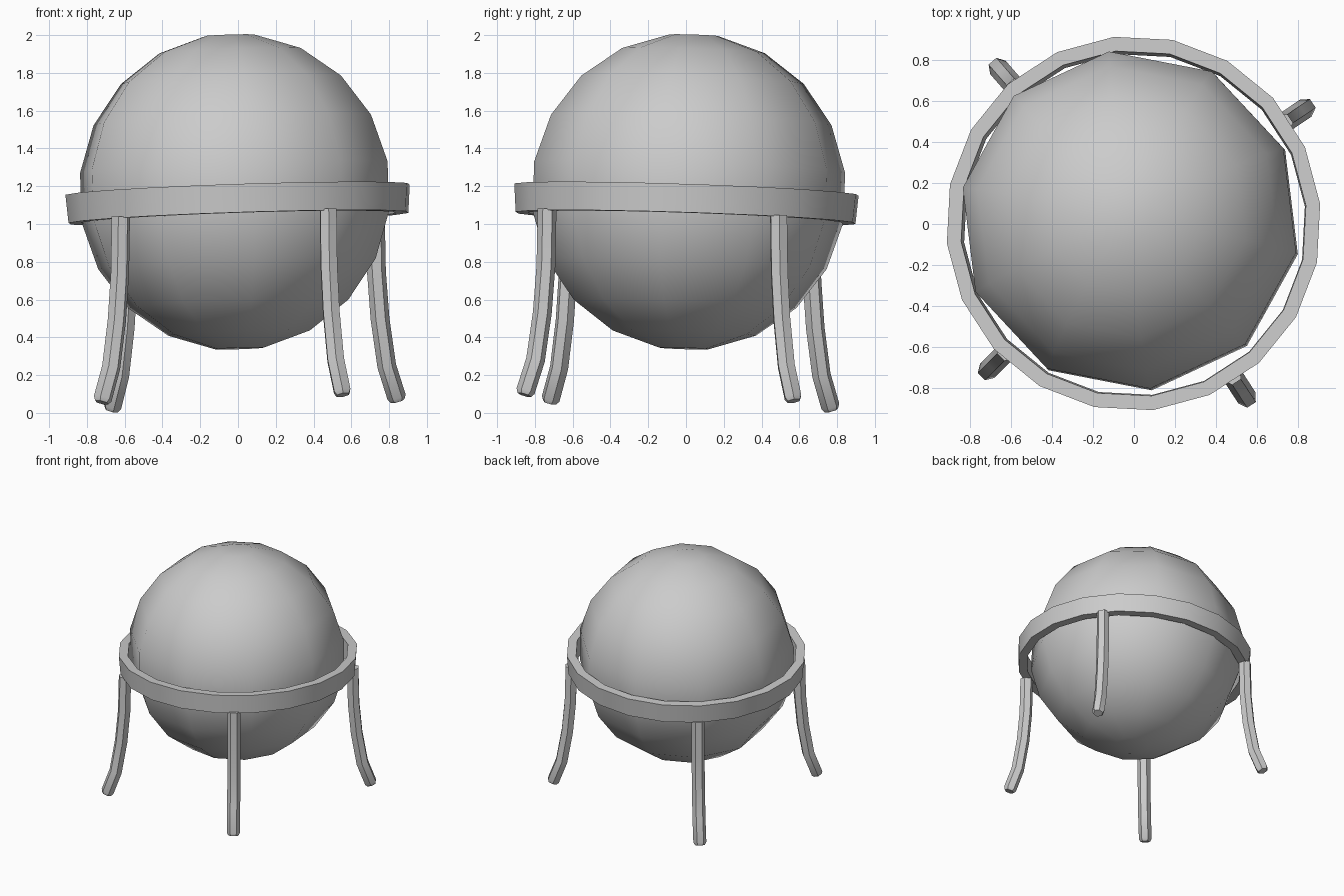
import bpy
import bmesh
from math import sin, cos, pi, radians
from mathutils import Vector

if "Cube" in bpy.data.objects:
    bpy.data.objects.remove(bpy.data.objects["Cube"])

# Whole stand leans slightly: direction of the tilted vertical axis
SLOPE = 0.033
TILT = Vector((0, 0, 1)).rotation_difference(Vector((-SLOPE, SLOPE, 1)))


def make_object(name, bm, angle):
    bmesh.ops.recalc_face_normals(bm, faces=bm.faces[:])
    mesh = bpy.data.meshes.new(name)
    bm.to_mesh(mesh)
    bm.free()
    obj = bpy.data.objects.new(name, mesh)
    bpy.context.collection.objects.link(obj)
    bpy.ops.object.select_all(action='DESELECT')
    obj.select_set(True)
    bpy.context.view_layer.objects.active = obj
    bpy.ops.object.shade_smooth_by_angle(angle=radians(angle))
    return obj


def bridge(bm, loops, closed=False):
    """Join successive vertex loops; cap the ends unless closed."""
    n = len(loops[0])
    pairs = list(zip(loops, loops[1:]))
    if closed:
        pairs.append((loops[-1], loops[0]))
    else:
        bm.faces.new(loops[0])
        bm.faces.new(loops[-1])
    for a, b in pairs:
        for i in range(n):
            j = (i + 1) % n
            bm.faces.new((a[i], a[j], b[j], b[i]))


def lathe(name, profile, sides, start, center, angle, closed=False):
    bm = bmesh.new()
    loops = []
    for r, z in profile:
        loops.append([bm.verts.new(TILT @ Vector((
            r * cos(radians(start) + 2 * pi * i / sides),
            r * sin(radians(start) + 2 * pi * i / sides), z)) + Vector(center))
            for i in range(sides)])
    bridge(bm, loops, closed)
    return make_object(name, bm, angle)


# Ball: ten-sided with flat end caps
R = 0.84
ball_profile = [(R * cos(radians(a)), R * sin(radians(a))) for a in range(-81, 82, 18)]
lathe("ball", ball_profile, 10, -11, (-0.018, 0.015, 1.17), 60)

# Band around the ball, slightly wider at the top
lathe("support_ring", [(0.905, -0.075), (0.917, 0.075), (0.847, 0.075), (0.837, -0.075)],
      20, 6, (0, 0, 1.107), 30, closed=True)

# Curved hexagonal legs: (radius, drop below the ring, section scale)
LEG_PATH = [(0.877, 0.0, 1), (0.884, 0.3, 1), (0.907, 0.55, 1), (0.95, 0.8, 1),
            (1.013, 0.965, 1), (1.02, 0.985, 0.75)]


def leg(name, direction):
    d = radians(direction)
    out, side = Vector((cos(d), sin(d), 0)), Vector((-sin(d), cos(d), 0))
    top = 1.04 + SLOPE * 0.88 * (out.x - out.y)
    pts = [out * r + Vector((0, 0, top - h)) for r, h, s in LEG_PATH]
    bm = bmesh.new()
    loops = []
    for i, p in enumerate(pts):
        t = (pts[min(i + 1, len(pts) - 1)] - pts[max(i - 1, 0)]).normalized()
        u = side.cross(t).normalized()
        s = 0.05 * LEG_PATH[i][2]
        loops.append([bm.verts.new(p + s * (u * cos(pi / 6 + k * pi / 3) +
                                            side * sin(pi / 6 + k * pi / 3)))
                      for k in range(6)])
    bridge(bm, loops)
    make_object(name, bm, 35)


for name, direction in (("back_right_leg", 34), ("back_left_leg", 131),
                        ("front_left_leg", 225), ("front_right_leg", -57)):
    leg(name, direction)
